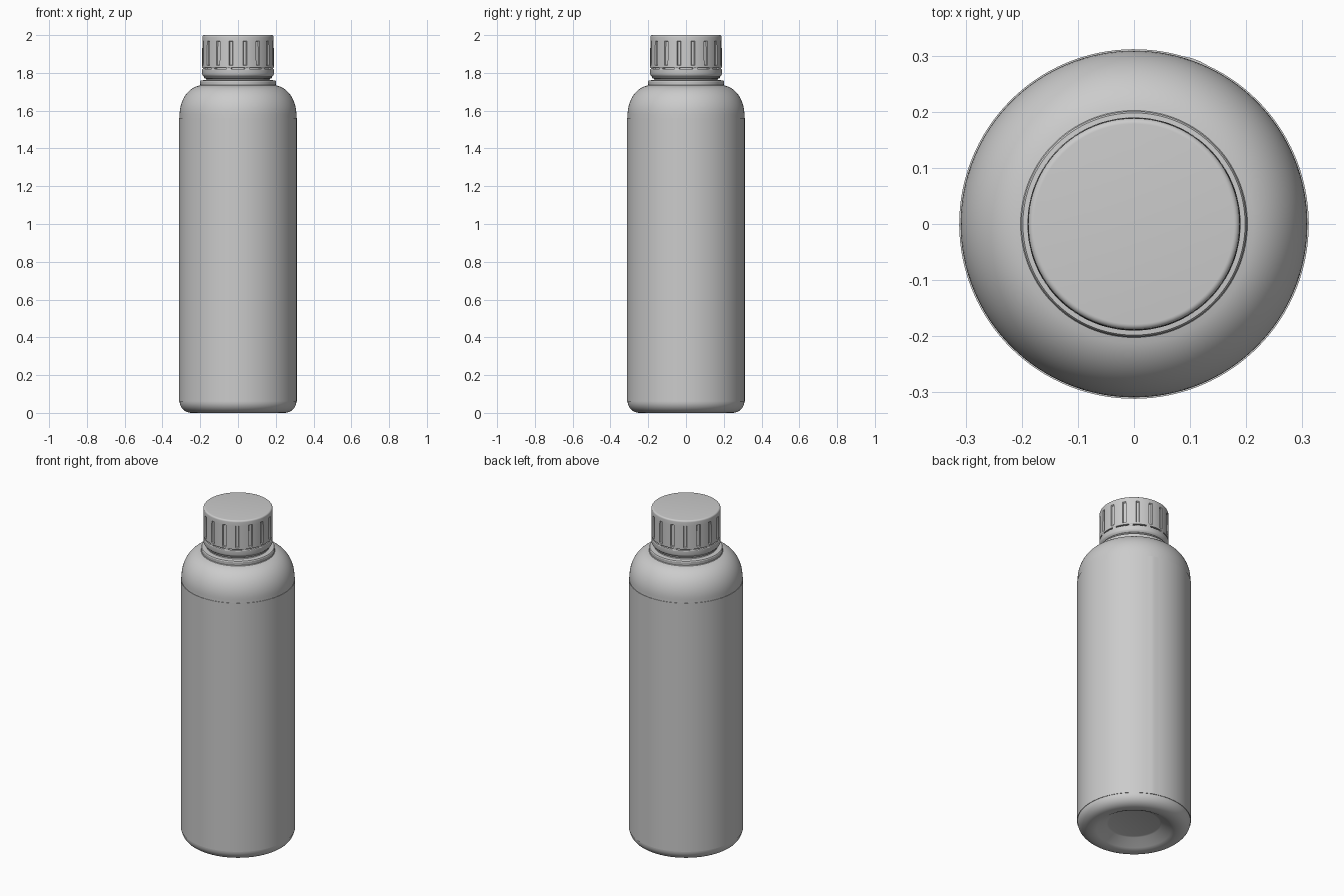
import bpy, bmesh, math

if "Cube" in bpy.data.objects:
    bpy.data.objects.remove(bpy.data.objects["Cube"])

TAU = 2 * math.pi


def arc(cx, cz, rx, rz, a0, a1, n):
    """Points of an elliptical arc in the (radius, z) plane, angles in degrees."""
    pts = []
    for i in range(n + 1):
        a = math.radians(a0 + (a1 - a0) * i / n)
        pts.append((cx + rx * math.cos(a), cz + rz * math.sin(a)))
    return pts


def lathe(name, profile, angles=None, inset=None, closed=False):
    """Spin a (radius, z) profile; inset(angle_index, profile_index) reduces the radius."""
    angles = angles or [TAU * i / 128 for i in range(128)]
    bm = bmesh.new()
    rings = []
    for j, (r, z) in enumerate(profile):
        if r == 0:
            rings.append([bm.verts.new((0, 0, z))])
            continue
        ring = []
        for i, a in enumerate(angles):
            q = r - (inset(i, j) if inset else 0)
            ring.append(bm.verts.new((q * math.cos(a), q * math.sin(a), z)))
        rings.append(ring)
    n = len(angles)
    pairs = list(zip(rings, rings[1:])) + ([(rings[-1], rings[0])] if closed else [])
    for lo, hi in pairs:
        for i in range(n):
            k = (i + 1) % n
            if len(lo) == 1:
                bm.faces.new((lo[0], hi[k], hi[i]))
            elif len(hi) == 1:
                bm.faces.new((lo[i], lo[k], hi[0]))
            else:
                bm.faces.new((lo[i], lo[k], hi[k], hi[i]))
    bmesh.ops.recalc_face_normals(bm, faces=bm.faces)
    mesh = bpy.data.meshes.new(name)
    bm.to_mesh(mesh)
    bm.free()
    obj = bpy.data.objects.new(name, mesh)
    bpy.context.collection.objects.link(obj)
    bpy.ops.object.select_all(action='DESELECT')
    obj.select_set(True)
    bpy.context.view_layer.objects.active = obj
    bpy.ops.object.shade_smooth_by_angle(angle=math.radians(30))
    return obj


# Bottle: recessed base, straight wall, rounded shoulder, collar and neck
R = 0.309
body = [(0, 0.045), (0.14, 0.045), (0.15, 0.042), (0.205, 0.008), (0.22, 0.002), (0.235, 0)]
body += arc(R - 0.065, 0.06, 0.065, 0.06, -90, 0, 10)
body += arc(0.185, 1.58, R - 0.185, 0.155, 0, 82, 16)
body += [(0.200, 1.737), (0.201, 1.755), (0.198, 1.76), (0.172, 1.762),
         (0.168, 1.766), (0.168, 1.90), (0, 1.90)]
lathe("bottle", body)

# Wrap-around label sleeve with a slightly raised overlap seam
seam = math.radians(68)
label_angles = [seam + TAU * i / 128 for i in range(128)]
lathe("label", [(0.308, 0.06), (0.3115, 0.06), (0.3115, 1.56), (0.308, 1.56)],
      label_angles, lambda i, j: -0.0015 if i in (0, 1) and j in (1, 2) else 0, closed=True)

# Support flange under the cap
lathe("neck_flange", [(0.165, 1.768), (0.176, 1.770), (0.180, 1.775), (0.178, 1.782), (0.165, 1.786)])

# Tamper band below the cap
lathe("tamper_band", [(0.166, 1.780), (0.180, 1.780), (0.188, 1.788), (0.190, 1.794),
                      (0.190, 1.817), (0.188, 1.820), (0.166, 1.820)], closed=True)

# Breakable bridges joining the band to the cap
BRIDGES = 12
bm = bmesh.new()
for k in range(BRIDGES):
    a = TAU * (k + 0.5) / BRIDGES
    for v in bmesh.ops.create_cube(bm, size=1)["verts"]:
        x, y, z = 0.179 + v.co.x * 0.018, v.co.y * 0.024, 1.823 + v.co.z * 0.014
        v.co = (x * math.cos(a) - y * math.sin(a), x * math.sin(a) + y * math.cos(a), z)
mesh = bpy.data.meshes.new("cap_bridges")
bm.to_mesh(mesh)
bm.free()
bpy.context.collection.objects.link(bpy.data.objects.new("cap_bridges", mesh))

# Screw cap with recessed vertical grip grooves
GROOVES = 16
steps = [-0.055, -0.040, 0.0, 0.040, 0.055, 0.12, 0.196, 0.27]
cap_angles = [TAU * (k + 0.5) / GROOVES + s for k in range(GROOVES) for s in steps]
cap = [(0.166, 1.827), (0.188, 1.827), (0.190, 1.830), (0.190, 1.838), (0.190, 1.841),
       (0.189, 1.965), (0.189, 1.970), (0.1885, 1.990)]
cap += arc(0.1785, 1.990, 0.010, 0.010, 15, 90, 5) + [(0, 2.0)]
lathe("cap", cap, cap_angles,
      lambda i, j: 0.007 if i % len(steps) in (1, 2, 3) and j in (4, 5) else 0)
